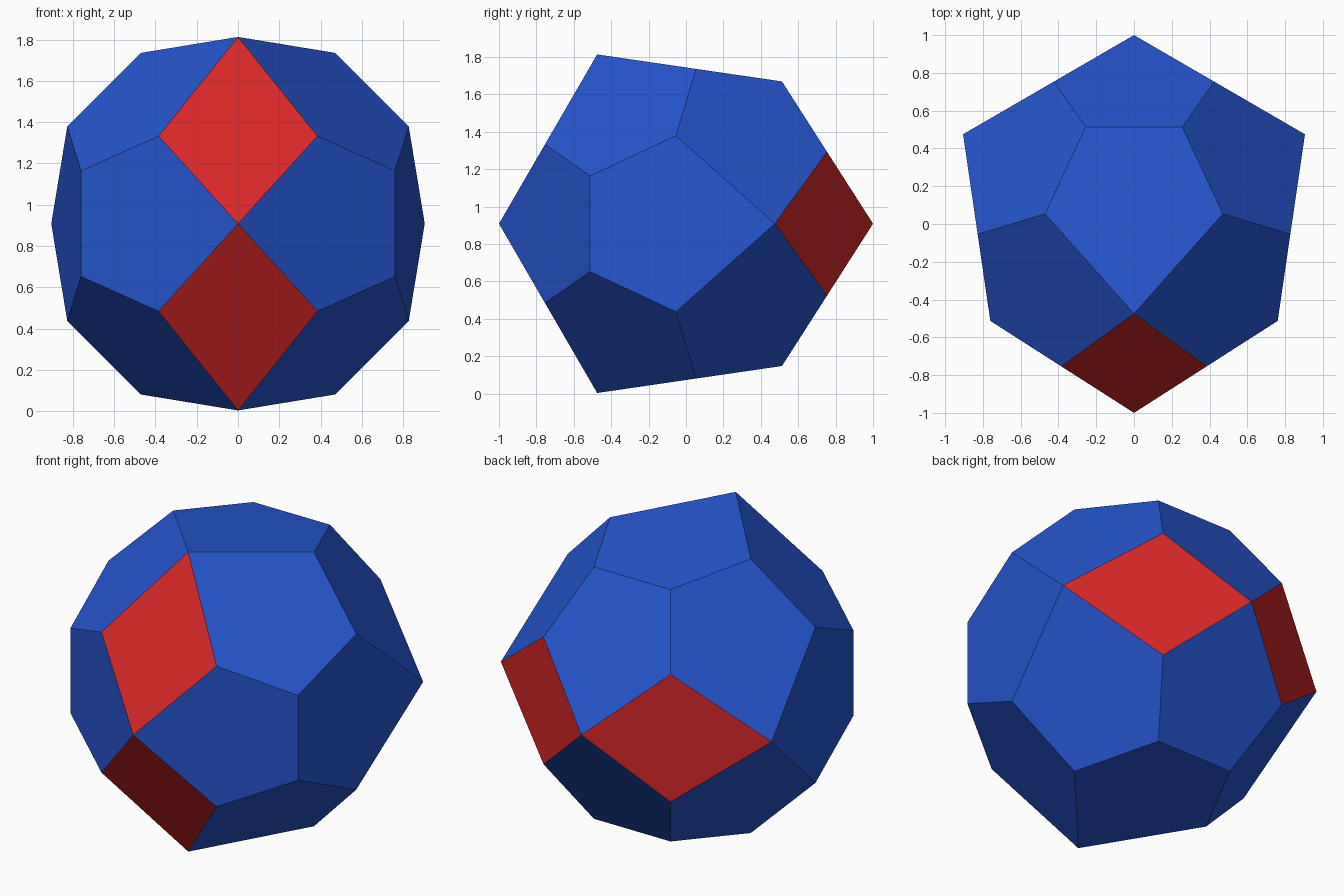
import bpy
import bmesh
from mathutils import Vector

cube = bpy.data.objects.get("Cube")
if cube:
    bpy.data.objects.remove(cube, do_unlink=True)


def make_material(name, rgb):
    mat = bpy.data.materials.new(name)
    mat.use_nodes = True
    color = (*rgb, 1.0)
    mat.diffuse_color = color
    mat.node_tree.nodes["Principled BSDF"].inputs["Base Color"].default_value = color
    return mat


# One corner of each kind; the rest follow by symmetry
CENTRE_Z = 0.908
SEEDS = [
    (0.0, -1.0, 0.0),
    (0.0, -0.475, 0.905),
    (0.3847, -0.7538, 0.4244),
    (0.7607, -0.5131, 0.2560),
    (0.8278, -0.0536, 0.4704),
]

# Mirror in x and z, then swap x and z while flipping y
corners = set()
for x, y, z in SEEDS:
    for sx in (1, -1):
        for sz in (1, -1):
            a, b = sx * x + 0.0, sz * z + 0.0
            corners.add((a, y, b))
            corners.add((b, -y, a))

# Convex solid, with coplanar triangles merged to whole faces
bm = bmesh.new()
for c in sorted(corners):
    bm.verts.new(Vector(c) + Vector((0, 0, CENTRE_Z)))
bmesh.ops.convex_hull(bm, input=bm.verts)
bmesh.ops.dissolve_limit(bm, angle_limit=0.1, verts=bm.verts, edges=bm.edges)
bmesh.ops.recalc_face_normals(bm, faces=bm.faces)

# Four-sided faces are red, five-sided faces are blue
for face in bm.faces:
    face.material_index = 1 if len(face.verts) == 4 else 0
    face.smooth = False

mesh = bpy.data.meshes.new("faceted_solid")
bm.to_mesh(mesh)
bm.free()
mesh.materials.append(make_material("blue", (0.0185, 0.093, 0.63)))
mesh.materials.append(make_material("red", (0.686, 0.0203, 0.0203)))
solid = bpy.data.objects.new("faceted_solid", mesh)
bpy.context.collection.objects.link(solid)
